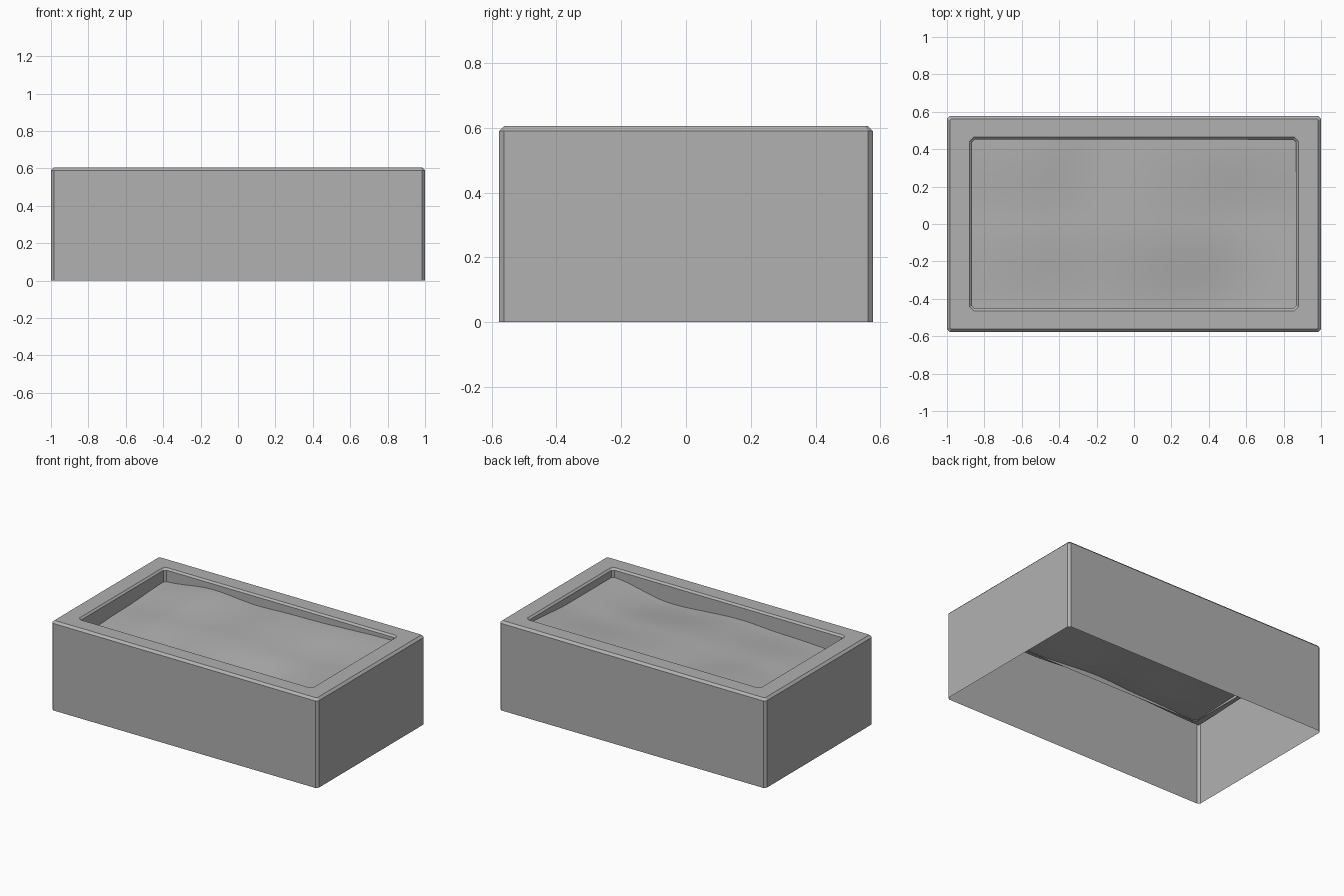
import bpy, bmesh, math

if "Cube" in bpy.data.objects:
    bpy.data.objects.remove(bpy.data.objects["Cube"])

HX, HY, H = 1.0, 0.577, 0.605      # outer half sizes and height
IX, IY = 0.875, 0.46               # inner opening half sizes
C = 0.015                          # chamfer

grey = bpy.data.materials.new("mid_grey")
grey.diffuse_color = (0.44, 0.44, 0.44, 1)
grey.use_nodes = True
grey.node_tree.nodes["Principled BSDF"].inputs["Base Color"].default_value = grey.diffuse_color


def ring(bm, hx, hy, z, c):
    """Rectangle loop with cut corners."""
    pts = []
    for sx, sy in ((1, 1), (-1, 1), (-1, -1), (1, -1)):
        pair = [(sx * hx, sy * (hy - c)), (sx * (hx - c), sy * hy)]
        pts += pair if sx * sy > 0 else pair[::-1]
    return [bm.verts.new((x, y, z)) for x, y in pts]


def make(name, bm):
    me = bpy.data.meshes.new(name)
    bm.to_mesh(me)
    bm.free()
    me.materials.append(grey)
    ob = bpy.data.objects.new(name, me)
    bpy.context.collection.objects.link(ob)
    return ob


# Planter box: open-bottom shell with chamfered rim and inner lip
bm = bmesh.new()
loops = [ring(bm, *r) for r in (
    (HX, HY, 0, C), (HX, HY, H - C, C), (HX - C, HY - C, H, C * 0.6),
    (IX + 0.004, IY + 0.004, H, 0.02), (IX - 0.008, IY - 0.008, H - 0.012, 0.015),
    (IX - 0.008, IY - 0.008, H - 0.13, 0.015))]
for a, b in zip(loops, loops[1:]):
    for i in range(8):
        j = (i + 1) % 8
        bm.faces.new((a[i], a[j], b[j], b[i]))
make("planter_box", bm)


# Soil: uneven surface blended from edge depths, tucked just past the lip
def curve(keys, t):
    for (t0, d0), (t1, d1) in zip(keys, keys[1:]):
        if t <= t1:
            u = max(0, (t - t0) / (t1 - t0))
            return d0 + (d1 - d0) * u * u * (3 - 2 * u)
    return keys[-1][1]


BACK = [(-.875, .09), (-.5, .05), (-.17, .07), (.15, .06), (.875, .035)]
FRONT = [(-.875, .125), (-.43, .11), (-.1, .095), (.43, .125), (.875, .06)]
MIDDLE = [(-.875, .11), (-.5, .08), (0, .07), (.5, .085), (.875, .06)]

bm = bmesh.new()
bmesh.ops.create_grid(bm, x_segments=36, y_segments=20, size=1)
for v in bm.verts:
    x, y = v.co.x * (IX + 0.04), v.co.y * (IY + 0.02)
    depth = curve([(-IY, curve(FRONT, x)), (0, curve(MIDDLE, x)), (IY, curve(BACK, x))], y)
    v.co = (x, y, H - depth)
for f in bm.faces:
    f.smooth = True
make("soil", bm)
